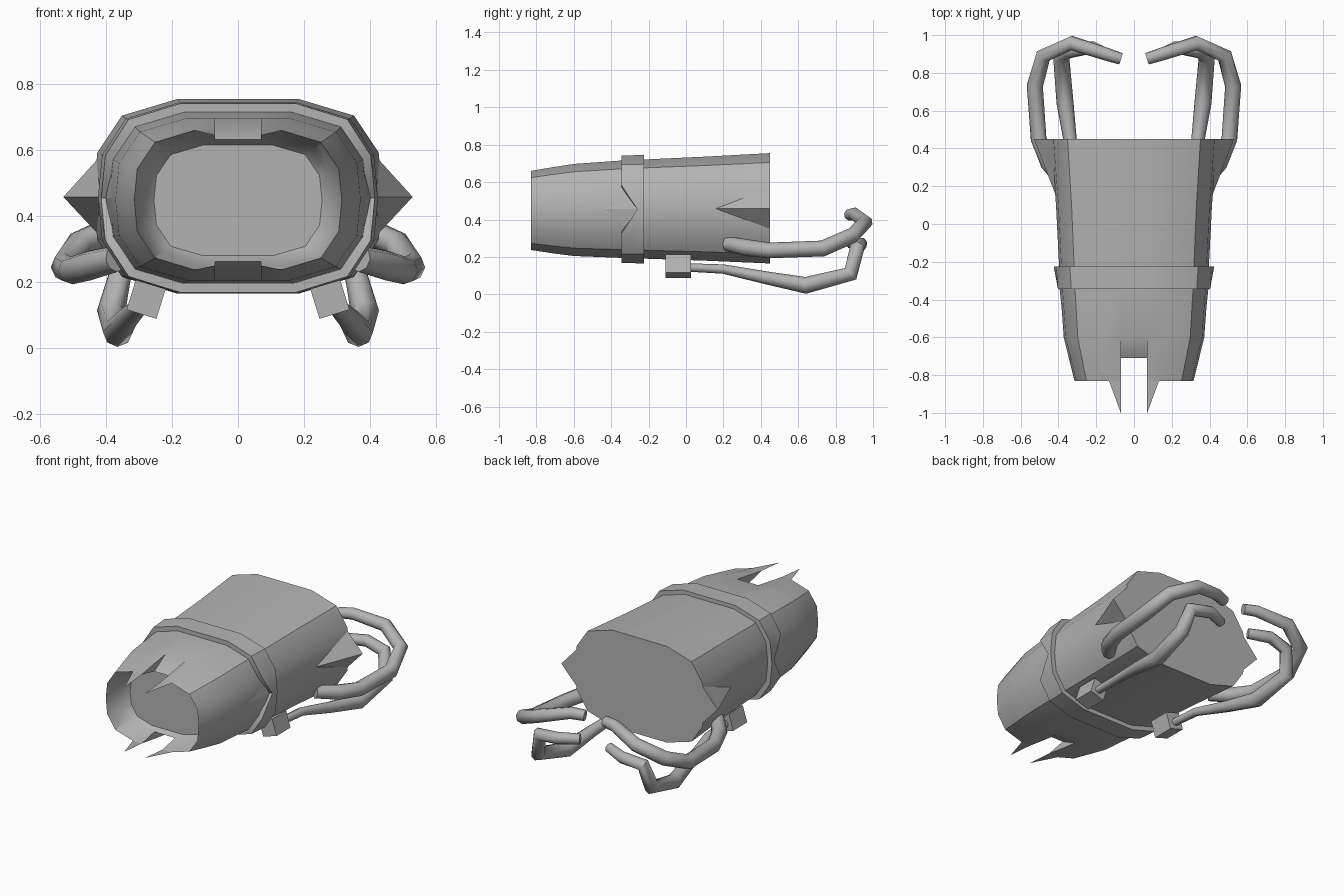
import bpy, bmesh, math
from mathutils import Matrix

cube = bpy.data.objects.get("Cube")
if cube:
    bpy.data.objects.remove(cube)

grey = bpy.data.materials.new("steel_grey")
grey.use_nodes = True
colour = (0.45, 0.45, 0.45, 1)
grey.diffuse_color = colour
grey.node_tree.nodes["Principled BSDF"].inputs["Base Color"].default_value = colour

NOTCH = 0.07                      # half width of the slots in the mouth
TOP, BOTTOM = 17, 8               # slot columns of the cross-section


def finish(obj, mirror=False, angle=35):
    obj.data.materials.clear()
    obj.data.materials.append(grey)
    bpy.ops.object.select_all(action='DESELECT')
    obj.select_set(True)
    bpy.context.view_layer.objects.active = obj
    if angle:
        bpy.ops.object.shade_smooth_by_angle(angle=math.radians(angle))
    if mirror:
        obj.modifiers.new("mirror", 'MIRROR')


def add_mesh(name, bm, **options):
    bmesh.ops.recalc_face_normals(bm, faces=bm.faces)
    mesh = bpy.data.meshes.new(name)
    bm.to_mesh(mesh)
    bm.free()
    obj = bpy.data.objects.new(name, mesh)
    bpy.context.collection.objects.link(obj)
    finish(obj, **options)


def section(y, w, low, high):
    """Rounded rectangle cross-section, clockwise from the top slot."""
    mid, h = (low + high) / 2, (high - low) / 2
    upper = [(NOTCH / w, 1), (.42, 1), (.8, .83), (.97, .45)]
    side = upper + [(1, 0)] + [(x, -z) for x, z in reversed(upper)]
    right = [(x * w, y, mid + z * h) for x, z in side]
    return right + [(-x, y, z) for x, y, z in reversed(right)]


def ring(bm, points):
    return [bm.verts.new(p) for p in points]


def bridge(bm, a, b, skip=()):
    n = len(a)
    for i in range(n):
        if i not in skip:
            j = (i + 1) % n
            bm.faces.new((a[i], a[j], b[j], b[i]))


# Main shell, slotted at the mouth and closed at the back
profile = [(-.83, .315, .237, .66), (-.71, .345, .219, .68), (-.6, .372, .205, .697),
           (-.35, .39, .195, .715), (.1, .413, .18, .736), (.45, .44, .165, .755)]
slots = (TOP, BOTTOM)
bm = bmesh.new()
rings = [ring(bm, section(*p)) for p in profile]
for k in range(len(rings) - 1):
    bridge(bm, rings[k], rings[k + 1], slots if k < 2 else ())
bm.faces.new(rings[-1])

# Mouth lining and inner plate
throat = ring(bm, section(-.71, .285, .262, .632))
plate = ring(bm, section(-.68, .255, .28, .615))
bridge(bm, rings[0], throat, slots)
bridge(bm, throat, plate)
bm.faces.new(plate)

# Ramps closing the slots, their cheeks, and the fangs beside them
for i in slots:
    j = (i + 1) % 18
    bm.faces.new((throat[i], throat[j], rings[2][j], rings[2][i]))
    for k, outer in ((i, i - 1), (j, j + 1)):
        bm.faces.new((throat[k], rings[1][k], rings[2][k]))
        bm.faces.new((throat[k], rings[1][k], rings[0][k]))
        base = rings[0][k].co
        tip = bm.verts.new((base.x, -1, .645 if i == TOP else .25))
        bm.faces.new((rings[0][k], rings[0][outer], tip))
add_mesh("shell", bm)

# Raised band with a V cut into its front edge at each side
bm = bmesh.new()
outer_front = section(-.345, .415, .168, .742)
inner_front = section(-.345, .38, .2, .71)
for points in (outer_front, inner_front):
    for i in (4, 13):
        x, y, z = points[i]
        points[i] = (x, -.26, z)
loops = [ring(bm, p) for p in (inner_front, outer_front, section(-.225, .425, .165, .745),
                               section(-.225, .38, .2, .71))]
for k in range(4):
    bridge(bm, loops[k], loops[(k + 1) % 4])
add_mesh("band", bm)


# Side fins: shallow wedges that widen towards the back
def wedge(name, front, upper, lower, peak):
    bm = bmesh.new()
    v = ring(bm, (front, upper, lower, peak))
    for a, b, c in ((0, 1, 3), (0, 3, 2), (1, 2, 3), (0, 2, 1)):
        bm.faces.new((v[a], v[b], v[c]))
    add_mesh(name, bm, mirror=True, angle=0)


wedge("rear_fins", (.41, .14, .458), (.415, .45, .585), (.415, .45, .335), (.53, .45, .458))
wedge("side_panels", (.365, -.61, .455), (.378, -.32, .56), (.378, -.32, .335), (.402, -.27, .455))


# Bent claw arms
def arm(name, path):
    curve = bpy.data.curves.new(name, 'CURVE')
    curve.dimensions = '3D'
    curve.bevel_depth = 1
    curve.bevel_resolution = 2
    curve.use_fill_caps = True
    spline = curve.splines.new('POLY')
    spline.points.add(len(path) - 1)
    for point, (x, y, z, r) in zip(spline.points, path):
        point.co = (x, y, z, 1)
        point.radius = r
    obj = bpy.data.objects.new(name, curve)
    bpy.context.collection.objects.link(obj)
    bpy.ops.object.select_all(action='DESELECT')
    obj.select_set(True)
    bpy.context.view_layer.objects.active = obj
    bpy.ops.object.convert(target='MESH')
    finish(bpy.context.view_layer.objects.active, mirror=True, angle=50)


arm("upper_arms", [(.37, .22, .27, .04), (.45, .32, .25, .045), (.505, .45, .235, .042),
                   (.525, .73, .245, .043), (.48, .89, .315, .042), (.33, .958, .385, .04),
                   (.15, .9, .43, .035), (.07, .875, .425, .032)])
arm("lower_arms", [(.28, -.02, .145, .022), (.29, .2, .135, .025), (.335, .42, .09, .034),
                   (.365, .64, .048, .045), (.385, .88, .11, .043), (.35, .915, .25, .04),
                   (.22, .935, .27, .035), (.1, .88, .275, .03)])

# Tilted mounting blocks for the lower arms
bm = bmesh.new()
bmesh.ops.create_cube(bm, size=1, matrix=Matrix.Translation((.278, -.042, .15))
                      @ Matrix.Rotation(-.3, 4, 'Y') @ Matrix.Diagonal((.095, .135, .1, 1)))
add_mesh("arm_mounts", bm, mirror=True, angle=0)
